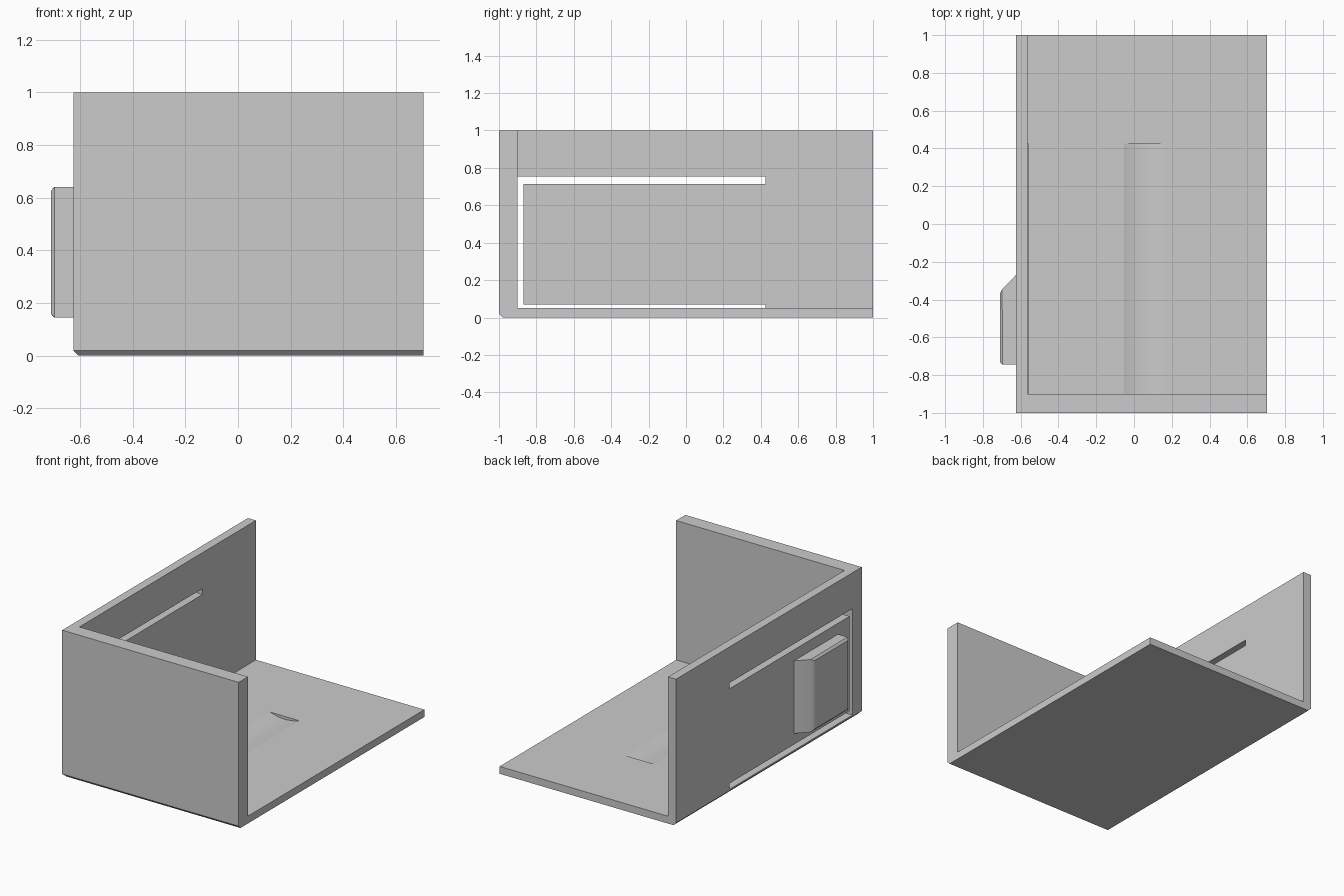
import bpy
import bmesh
from math import radians
from mathutils import Matrix

cube = bpy.data.objects.get("Cube")
if cube:
    bpy.data.objects.remove(cube, do_unlink=True)

grey = bpy.data.materials.new("plain grey")
grey.use_nodes = True
colour = (0.6, 0.6, 0.6, 1)
grey.diffuse_color = colour
grey.node_tree.nodes["Principled BSDF"].inputs["Base Color"].default_value = colour


def finish(bm, name):
    bmesh.ops.recalc_face_normals(bm, faces=bm.faces)
    mesh = bpy.data.meshes.new(name)
    bm.to_mesh(mesh)
    bm.free()
    mesh.materials.append(grey)
    obj = bpy.data.objects.new(name, mesh)
    bpy.context.collection.objects.link(obj)
    return obj


def box(name, low, high, bevel_edge=None, width=0.02):
    bm = bmesh.new()
    bmesh.ops.create_cube(bm, size=1)
    for v in bm.verts:
        v.co = [(a + b) / 2 + c * (b - a) for a, b, c in zip(low, high, v.co)]
    if bevel_edge:
        edges = [e for e in bm.edges if bevel_edge(*((e.verts[0].co + e.verts[1].co) / 2))]
        bmesh.ops.bevel(bm, geom=edges, offset=width, segments=1, affect="EDGES")
    return finish(bm, name)


def cut(target, cutter):
    mod = target.modifiers.new(cutter.name, "BOOLEAN")
    mod.operation = "DIFFERENCE"
    mod.solver = "EXACT"
    mod.object = cutter
    bpy.context.view_layer.objects.active = target
    bpy.ops.object.modifier_apply(modifier=mod.name)
    bpy.data.objects.remove(cutter, do_unlink=True)


# Corner housing: block with chamfered lower edges, hollowed to three walls
housing = box("corner_housing", (-0.625, -1, 0), (0.705, 1, 1),
              lambda x, y, z: z < 0.01 and (x < -0.6 or y < -0.99))
cut(housing, box("hollow", (-0.565, -0.9, 0.05), (1, 1.2, 1.2)))

# U-shaped slot leaving a springy tongue in the side wall
slot = bmesh.new()
outline = [(-0.9, 0.03), (0.425, 0.03), (0.425, 0.07), (-0.87, 0.07),
           (-0.87, 0.715), (0.425, 0.715), (0.425, 0.755), (-0.9, 0.755)]
face = slot.faces.new([slot.verts.new((-0.7, y, z)) for y, z in outline])
ext = bmesh.ops.extrude_face_region(slot, geom=[face])
for v in ext["geom"]:
    if isinstance(v, bmesh.types.BMVert):
        v.co.x = -0.56
cut(housing, finish(slot, "tongue_slot"))

# Shallow round trough in the floor
trough = bmesh.new()
radius, start, end = 0.31, -0.9, 0.425
bmesh.ops.create_cone(trough, cap_ends=True, segments=96, radius1=radius, radius2=radius,
                      depth=end - start,
                      matrix=Matrix.Translation((0.055, (start + end) / 2, 0.03 + radius))
                      @ Matrix.Rotation(radians(90), 4, "X"))
cut(housing, finish(trough, "floor_trough"))

# Push button on the tongue: wedge-ended block with softened outer edges
bm = bmesh.new()
profile = [(-0.62, -0.745), (-0.71, -0.745), (-0.71, -0.355), (-0.62, -0.265)]
face = bm.faces.new([bm.verts.new((x, y, 0.145)) for x, y in profile])
ext = bmesh.ops.extrude_face_region(bm, geom=[face])
for v in ext["geom"]:
    if isinstance(v, bmesh.types.BMVert):
        v.co.z = 0.64
outer = [e for e in bm.edges if all(v.co.x < -0.7 for v in e.verts)]
bmesh.ops.bevel(bm, geom=outer, offset=0.014, segments=1, affect="EDGES")
button = finish(bm, "push_button")

for obj in (housing, button):
    bpy.ops.object.select_all(action="DESELECT")
    obj.select_set(True)
    bpy.context.view_layer.objects.active = obj
    bpy.ops.object.shade_smooth_by_angle(angle=radians(20))
